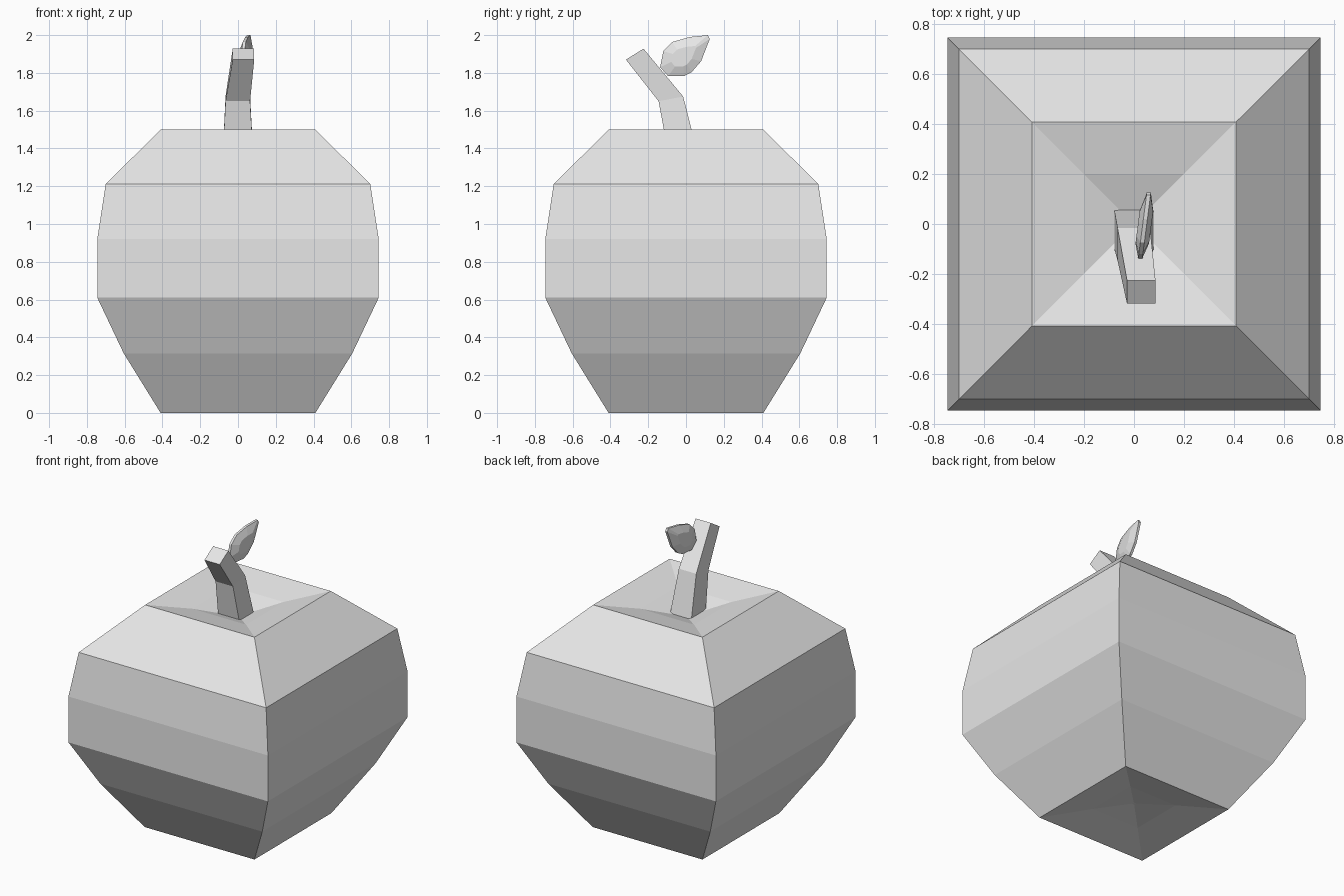
import bpy, bmesh

if "Cube" in bpy.data.objects:
    bpy.data.objects.remove(bpy.data.objects["Cube"])

grey = bpy.data.materials.new("plain grey")
grey.diffuse_color = (0.8, 0.8, 0.8, 1)
grey.use_nodes = True
grey.node_tree.nodes["Principled BSDF"].inputs["Base Color"].default_value = grey.diffuse_color


def loft(name, rings):
    """Bridge a list of equal-length rings of points and cap both ends."""
    bm = bmesh.new()
    loops = [[bm.verts.new(p) for p in ring] for ring in rings]
    n = len(loops[0])
    for a, b in zip(loops, loops[1:]):
        for i in range(n):
            j = (i + 1) % n
            bm.faces.new((a[i], a[j], b[j], b[i]))
    bm.faces.new(loops[0][::-1])
    bm.faces.new(loops[-1])
    bmesh.ops.remove_doubles(bm, verts=bm.verts, dist=0.0001)
    bmesh.ops.recalc_face_normals(bm, faces=bm.faces)
    mesh = bpy.data.meshes.new(name)
    bm.to_mesh(mesh)
    bm.free()
    mesh.materials.append(grey)
    obj = bpy.data.objects.new(name, mesh)
    bpy.context.collection.objects.link(obj)
    return obj


def square(r, z):
    return [(-r, -r, z), (r, -r, z), (r, r, z), (-r, r, z)]


# Square apple body with hollows at bottom and top: (half width, height)
profile = [(0.01, 0.07), (0.18, 0.045), (0.41, 0), (0.605, 0.315), (0.745, 0.61),
           (0.745, 0.92), (0.70, 1.213), (0.408, 1.5), (0.2, 1.45), (0.01, 1.38)]
loft("apple_body", [square(r, z) for r, z in profile])


# Bent stem: x range, then front and back (y, z) of each section
def section(x0, x1, front, back):
    return [(x0, *front), (x1, *front), (x1, *back), (x0, *back)]


loft("stem", [
    section(-0.08, 0.08, (-0.095, 1.38), (0.06, 1.38)),
    section(-0.066, 0.064, (-0.145, 1.65), (-0.015, 1.675)),
    section(-0.028, 0.086, (-0.318, 1.87), (-0.225, 1.928)),
])

# Leaf: faceted lens around a (y, z) outline, leaning slightly to the right
outline = [(-0.137, 1.83), (-0.12, 1.915), (-0.074, 1.963), (0.02, 1.99), (0.116, 2.0),
           (0.126, 1.98), (0.08, 1.862), (0.03, 1.804), (-0.01, 1.783), (-0.095, 1.783)]
cy, cz = -0.02, 1.885


def leaf_ring(scale, offset):
    ring = []
    for y, z in outline:
        y, z = cy + (y - cy) * scale, cz + (z - cz) * scale
        ring.append((0.043 + 0.13 * y + offset, y, z))
    return ring


loft("leaf", [leaf_ring(0.5, -0.027), leaf_ring(1, -0.008),
              leaf_ring(1, 0.008), leaf_ring(0.5, 0.027)])
